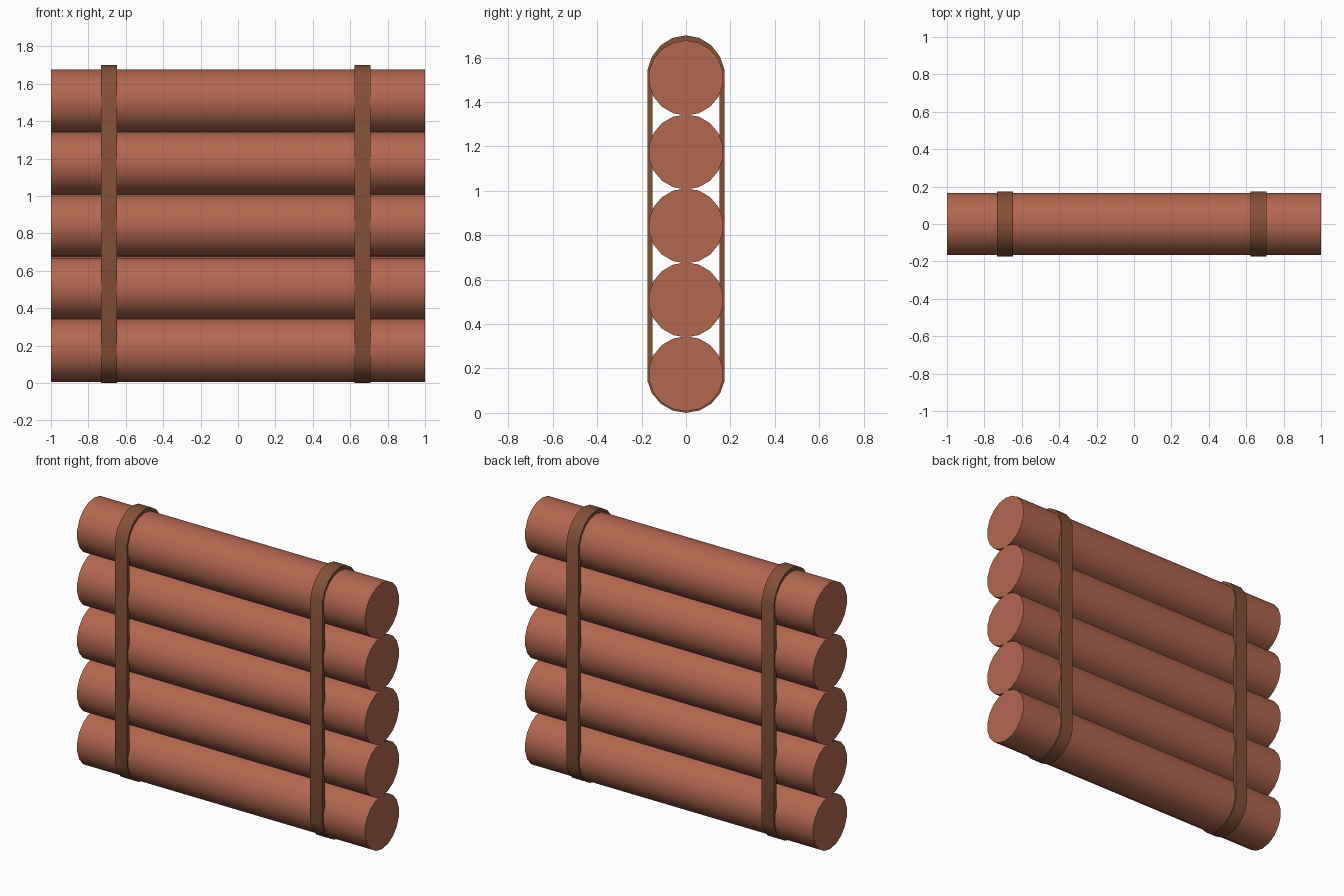
import bpy, bmesh, math

if "Cube" in bpy.data.objects:
    bpy.data.objects.remove(bpy.data.objects["Cube"])

SIDES = 18
LOG_R = 0.169
LOG_Z = [0.176 + 0.333 * i for i in range(5)]


def material(name, srgb):
    m = bpy.data.materials.new(name)
    m.diffuse_color = [(c / 255) ** 2.2 for c in srgb] + [1.0]
    m.use_nodes = True
    m.node_tree.nodes["Principled BSDF"].inputs["Base Color"].default_value = m.diffuse_color
    return m


def finish(name, bm, mat):
    bmesh.ops.recalc_face_normals(bm, faces=bm.faces)
    me = bpy.data.meshes.new(name)
    bm.to_mesh(me)
    bm.free()
    ob = bpy.data.objects.new(name, me)
    bpy.context.collection.objects.link(ob)
    me.materials.append(mat)
    bpy.ops.object.select_all(action='DESELECT')
    ob.select_set(True)
    bpy.context.view_layer.objects.active = ob
    bpy.ops.object.shade_smooth_by_angle(angle=math.radians(35))
    return ob


def circle(r, zc):
    # 18-sided ring in the YZ plane with a point at the top
    return [(r * math.sin(2 * math.pi * i / SIDES),
             zc + r * math.cos(2 * math.pi * i / SIDES)) for i in range(SIDES)]


def stadium(ry, top, bottom):
    # oval strap loop: upper half circle, then lower half circle
    z_hi, z_lo = LOG_Z[-1], LOG_Z[0]
    pts = []
    for y, z in circle(1.0, 0.0):
        if z > 0:
            pts.append((y * ry, z_hi + z * (top - z_hi)))
        else:
            pts.append((y * ry, z_lo + z * (z_lo - bottom)))
    return pts


bark = material("reddish_wood", (177, 103, 79))
leather = material("brown_strap", (131, 82, 57))

# logs
for n, zc in enumerate(LOG_Z):
    bm = bmesh.new()
    ends = [[bm.verts.new((x, y, z)) for y, z in circle(LOG_R, zc)] for x in (-1, 1)]
    for i in range(SIDES):
        j = (i + 1) % SIDES
        bm.faces.new((ends[0][i], ends[0][j], ends[1][j], ends[1][i]))
    bm.faces.new(ends[0])
    bm.faces.new(ends[1])
    finish(f"log_{n + 1}", bm, bark)

# straps: closed rectangular-section loops around the stack
for name, x0, x1 in (("left_strap", -0.733, -0.647), ("right_strap", 0.623, 0.709)):
    bm = bmesh.new()
    outer = stadium(0.177, 1.70, 0.0)
    inner = stadium(0.153, 1.675, 0.024)
    section = [(x0, outer), (x1, outer), (x1, inner), (x0, inner)]
    rings = [[bm.verts.new((x, y, z)) for y, z in pts] for x, pts in section]
    for a in range(4):
        b = (a + 1) % 4
        for i in range(SIDES):
            j = (i + 1) % SIDES
            bm.faces.new((rings[a][i], rings[a][j], rings[b][j], rings[b][i]))
    finish(name, bm, leather)
